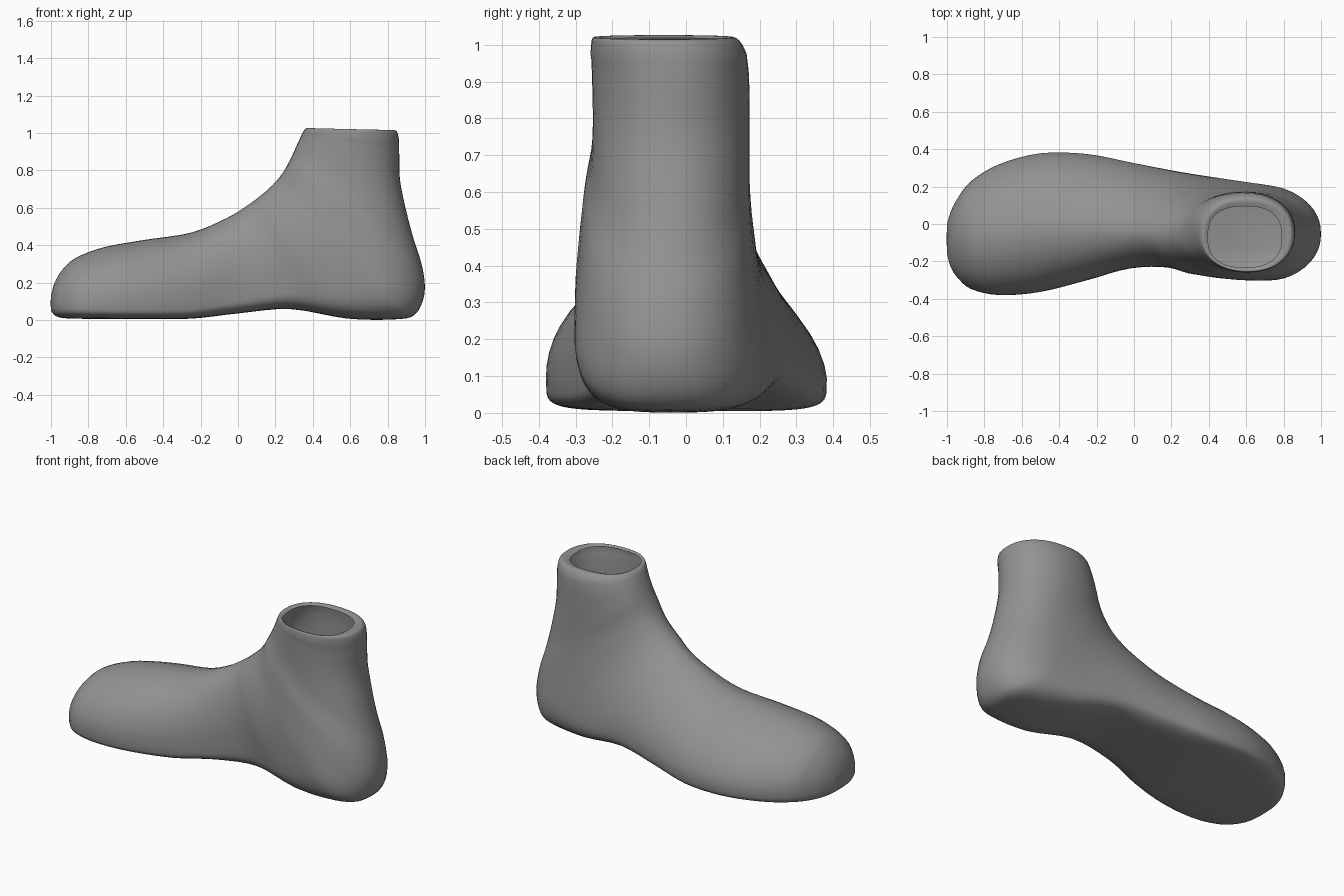
import bpy, bmesh, math

if "Cube" in bpy.data.objects:
    bpy.data.objects.remove(bpy.data.objects["Cube"])

# Side profile per section: instep point (x, z) and sole/heel point (x, z), from toe to ankle rim
PROFILE = [
    (-1.0, .13, -1.0, .05), (-.98, .20, -.98, .025), (-.94, .267, -.945, .012),
    (-.87, .33, -.87, .007), (-.72, .388, -.72, .006), (-.5, .428, -.5, .006),
    (-.25, .467, -.25, .007), (-.06, .545, 0, .035), (.05, .612, .28, .058),
    (.13, .672, .58, .008), (.18, .717, .83, .003), (.215, .755, .945, .028),
    (.245, .795, .997, .14), (.27, .84, .986, .28), (.29, .88, .94, .43),
    (.307, .918, .90, .58), (.323, .953, .866, .75), (.338, .985, .862, .90),
    (.353, 1.013, .858, .98), (.37, 1.026, .84, 1.014), (.395, 1.018, .79, 1.008)]

# Per section: y min, y max, height of widest point, squareness below, squareness above, ridge lean
WIDTH = [
    (-.16, 0, .4, 2.5, 2, 0), (-.23, .065, .36, 3, 2, 0), (-.287, .137, .32, 3.6, 1.95, 0),
    (-.348, .23, .27, 4.2, 1.9, -.01), (-.38, .32, .23, 5, 1.85, -.03), (-.363, .378, .21, 5.5, 1.8, -.05),
    (-.30, .374, .2, 5, 1.8, -.07), (-.235, .328, .21, 4.5, 1.8, -.09), (-.232, .28, .25, 4, 1.85, -.07),
    (-.283, .242, .3, 3.6, 2, -.035), (-.302, .215, .34, 3.2, 2.15, -.01), (-.305, .203, .37, 2.6, 2.25, 0),
    (-.293, .188, .43, 2.3, 2.35, 0), (-.281, .178, .47, 2.2, 2.4, 0), (-.263, .175, .5, 2.1, 2.4, 0),
    (-.256, .175, .5, 2.1, 2.35, 0), (-.256, .175, .5, 2.1, 2.25, 0), (-.259, .172, .5, 2.1, 2.2, 0),
    (-.258, .155, .5, 2.2, 2.2, 0), (-.252, .13, .5, 2.3, 2.3, 0), (-.232, .095, .5, 2.5, 2.5, 0)]

SIDES, STEPS = 48, 4


def power(v, n):
    return math.copysign(abs(v) ** (2 / n), v)


def catmull(p0, p1, p2, p3, t):
    return [.5 * (2 * b + (c - a) * t + (2 * a - 5 * b + 4 * c - d) * t * t
                  + (3 * b - a - 3 * c + d) * t ** 3)
            for a, b, c, d in zip(p0, p1, p2, p3)]


def ring(sec):
    """Egg-shaped loop between the instep point and the sole point."""
    fx, fz, bx, bz, y0, y1, wide, below, above, lean = sec
    pts = []
    for i in range(SIDES):
        a = 2 * math.pi * i / SIDES
        n = above if math.sin(a) >= 0 else below
        w, h = power(math.cos(a), n), power(math.sin(a), n)
        s = wide + (h * (1 - wide) if h > 0 else h * wide)
        y = (y0 + y1) / 2 + w * (y1 - y0) / 2 + lean * max(h, 0) ** 1.3
        pts.append((bx + (fx - bx) * s, y, bz + (fz - bz) * s))
    return pts


# Smoothly interpolate the sections
keys = [p + w for p, w in zip(PROFILE, WIDTH)]
last = len(keys) - 1
sections = []
for i in range(last):
    quad = [keys[min(max(i + j, 0), last)] for j in (-1, 0, 1, 2)]
    sections += [catmull(*quad, k / STEPS) for k in range(STEPS)]
sections.append(keys[-1])

# Skin the foot as one shell, closed at the toe and open at the ankle
bm = bmesh.new()
loops = [[bm.verts.new(p) for p in ring(s)] for s in sections]
for a, b in zip(loops, loops[1:]):
    for i in range(SIDES):
        j = (i + 1) % SIDES
        bm.faces.new((a[i], a[j], b[j], b[i]))
tip = bm.verts.new((-1.002, -.08, .09))
for i in range(SIDES):
    bm.faces.new((tip, loops[0][(i + 1) % SIDES], loops[0][i]))

# Soften the fan of sections around the ankle
ankle = [v for loop in loops[36:70] for v in loop if v.co.z > .2]
for _ in range(6):
    bmesh.ops.smooth_vert(bm, verts=ankle, factor=.5, use_axis_y=True)
bmesh.ops.recalc_face_normals(bm, faces=bm.faces)
for f in bm.faces:
    f.smooth = True

mesh = bpy.data.meshes.new("foot")
bm.to_mesh(mesh)
bm.free()
grey = bpy.data.materials.new("dark_grey")
grey.diffuse_color = (.29, .29, .29, 1)
grey.use_nodes = True
grey.node_tree.nodes["Principled BSDF"].inputs["Base Color"].default_value = grey.diffuse_color
mesh.materials.append(grey)
foot = bpy.data.objects.new("foot", mesh)
bpy.context.collection.objects.link(foot)
